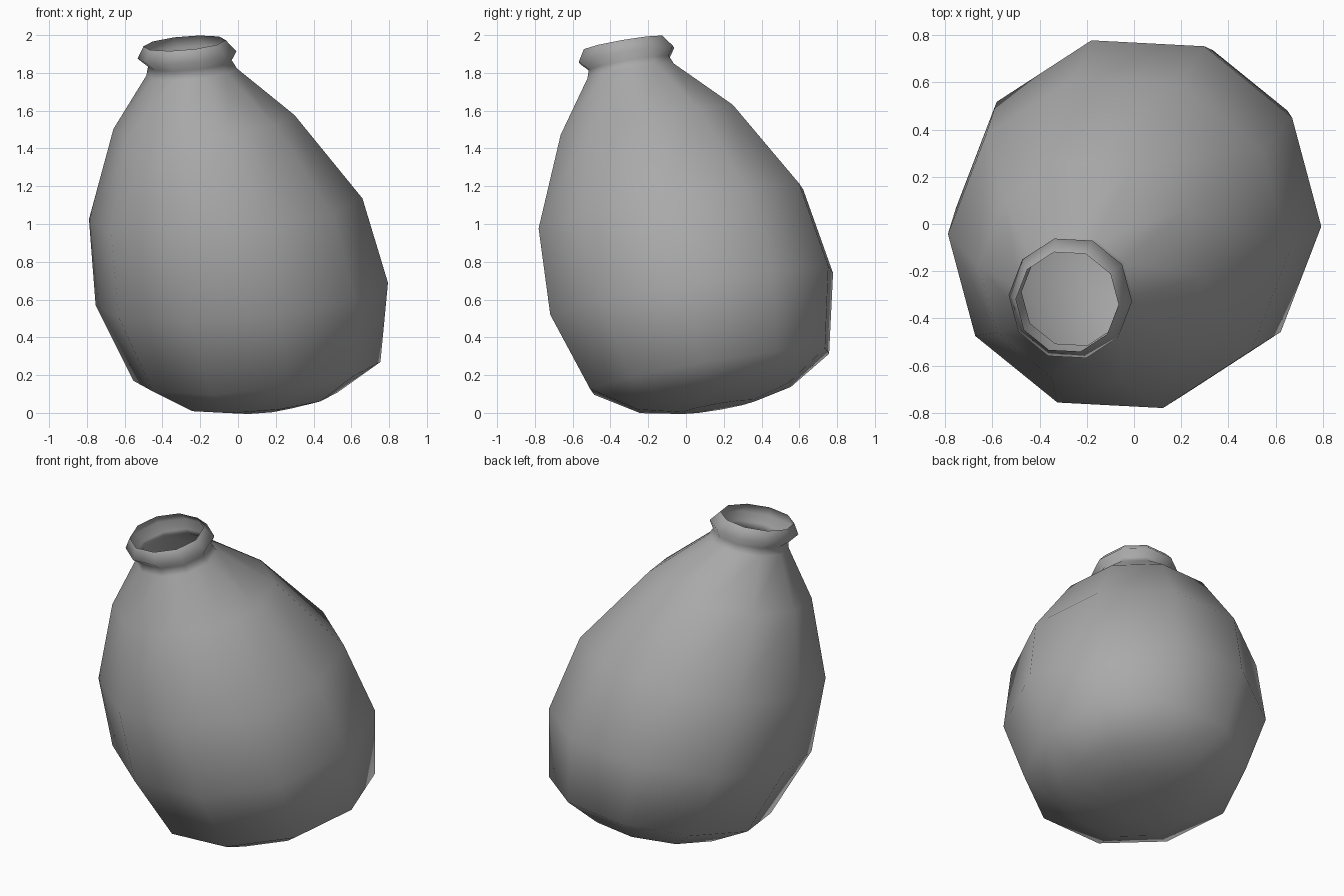
import bpy
import bmesh
from math import cos, sin, radians, tau

SIDES = 10
PHASE = radians(-3)
TILT_X, TILT_Y = 0.085, 0.17

cube = bpy.data.objects.get("Cube")
if cube:
    bpy.data.objects.remove(cube, do_unlink=True)

# Plain grey clay
clay = bpy.data.materials.new("grey_clay")
clay.use_nodes = True
grey = (0.4, 0.4, 0.4, 1)
clay.diffuse_color = grey
clay.node_tree.nodes["Principled BSDF"].inputs["Base Color"].default_value = grey

# Leaning profile from base to mouth: centre x, y, z and radius
profile = [
    (0.13, 0.17, 0.032, 0.20),
    (0.11, 0.15, 0.078, 0.42),
    (0.10, 0.125, 0.22, 0.655),
    (0.02, 0.03, 0.63, 0.775),
    (-0.065, -0.08, 1.08, 0.725),
    (-0.18, -0.20, 1.54, 0.48),
    (-0.245, -0.29, 1.805, 0.24),
    (-0.255, -0.30, 1.85, 0.222),
    (-0.27, -0.315, 1.895, 0.262),
    (-0.283, -0.33, 1.957, 0.218),
]


def add_ring(bm, x, y, z, radius):
    """Ten-sided ring lying in the tilted plane."""
    verts = []
    for i in range(SIDES):
        angle = PHASE + tau * i / SIDES
        dx, dy = radius * cos(angle), radius * sin(angle)
        verts.append(bm.verts.new((x + dx, y + dy, z + TILT_X * dx + TILT_Y * dy)))
    return verts


# Open pot skinned through the rings, closed at the base
bm = bmesh.new()
rings = [add_ring(bm, *row) for row in profile]
for low, high in zip(rings, rings[1:]):
    for i in range(SIDES):
        j = (i + 1) % SIDES
        bm.faces.new((low[i], low[j], high[j], high[i]))
bm.faces.new(rings[0][::-1])
for face in bm.faces:
    face.smooth = True

mesh = bpy.data.meshes.new("leaning_pot")
bm.to_mesh(mesh)
bm.free()
mesh.materials.append(clay)
pot = bpy.data.objects.new("leaning_pot", mesh)
bpy.context.collection.objects.link(pot)
